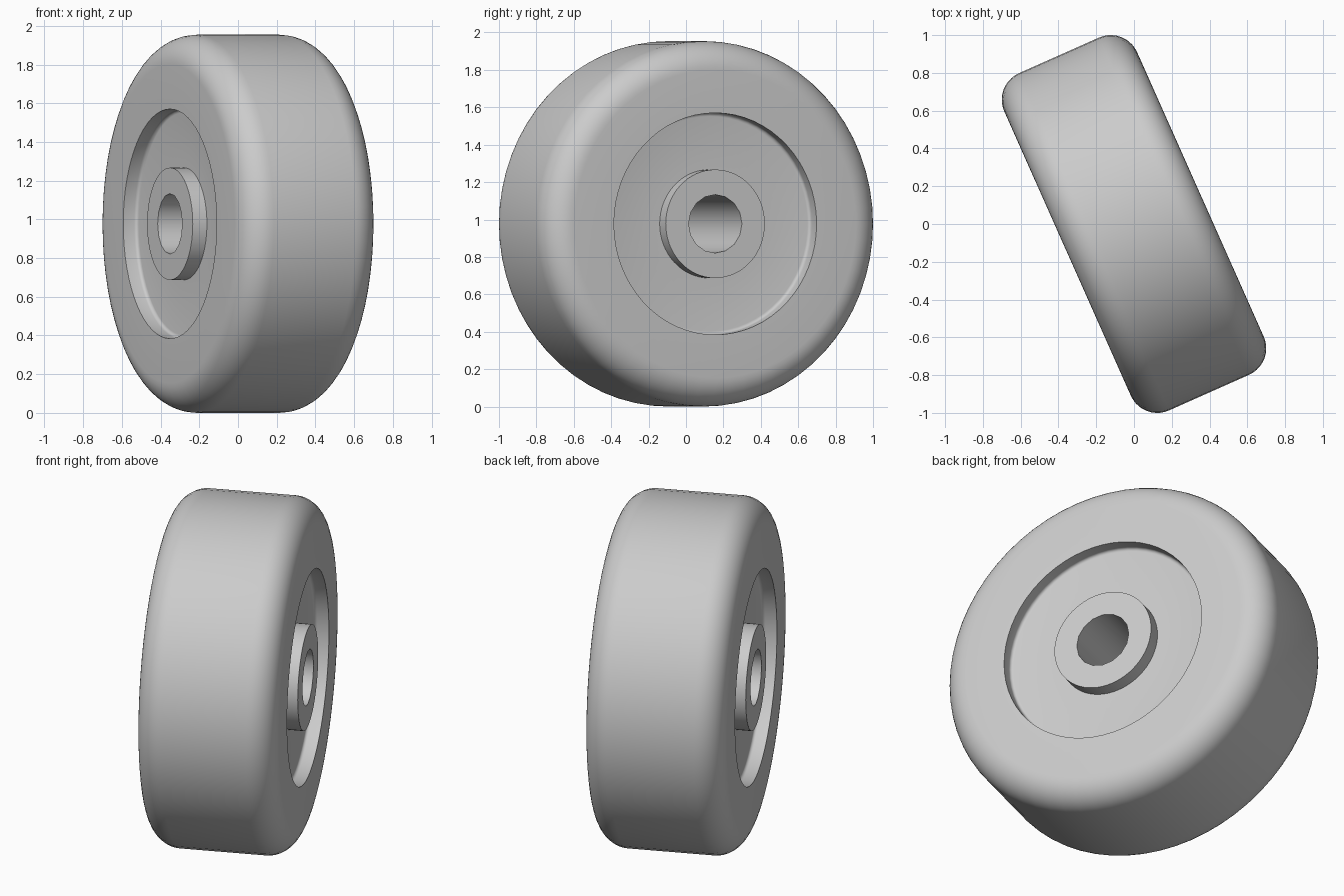
import bpy, bmesh
from math import sin, cos, pi, radians
from mathutils import Matrix

if "Cube" in bpy.data.objects:
    bpy.data.objects.remove(bpy.data.objects["Cube"])

RADIUS, HALF_WIDTH, ROUND = 0.977, 0.385, 0.153
RECESS_R, RECESS_DEPTH, FILLET = 0.593, 0.08, 0.018
HUB_R, BORE_R, SEGMENTS = 0.29, 0.156, 64
TURN = radians(24)

grey = bpy.data.materials.new("plain_grey")
grey.use_nodes = True
grey.diffuse_color = (0.6, 0.6, 0.6, 1)
grey.node_tree.nodes["Principled BSDF"].inputs["Base Color"].default_value = (0.6, 0.6, 0.6, 1)


def make_object(name, bm):
    """Turn a bmesh whose axle lies along local x into a placed object."""
    bmesh.ops.recalc_face_normals(bm, faces=bm.faces)
    mesh = bpy.data.meshes.new(name)
    bm.to_mesh(mesh)
    bm.free()
    mesh.materials.append(grey)
    obj = bpy.data.objects.new(name, mesh)
    bpy.context.collection.objects.link(obj)
    obj.location.z = RADIUS
    obj.rotation_euler.z = TURN
    return obj


def cylinder(name, radius, length, sides):
    bm = bmesh.new()
    bmesh.ops.create_cone(bm, cap_ends=True, segments=sides, radius1=radius, radius2=radius,
                          depth=length, matrix=Matrix.Rotation(pi / 2, 4, "Y"))
    return make_object(name, bm)


def smooth(obj):
    bpy.ops.object.select_all(action="DESELECT")
    obj.select_set(True)
    bpy.context.view_layer.objects.active = obj
    bpy.ops.object.shade_smooth_by_angle(angle=radians(35))


def arc(x, r, size, start, end, steps):
    """Profile points (along axle, from axle) on a circular arc."""
    angles = [start + (end - start) * i / steps for i in range(steps + 1)]
    return [(x + size * cos(a), r + size * sin(a)) for a in angles]


# Tyre: one half profile from the hub outwards, mirrored and spun round the axle
floor = HALF_WIDTH - RECESS_DEPTH
half = [(floor, HUB_R - 0.01)]
half += arc(floor + FILLET, RECESS_R - FILLET, FILLET, pi, pi / 2, 4)
half += [(HALF_WIDTH, RECESS_R)]
half += arc(HALF_WIDTH - ROUND, RADIUS - ROUND, ROUND, 0, pi / 2, 10)
profile = half + [(-x, r) for x, r in reversed(half)]

bm = bmesh.new()
verts = [bm.verts.new((x, 0, r)) for x, r in profile]
edges = [bm.edges.new(pair) for pair in zip(verts, verts[1:])]
bmesh.ops.spin(bm, geom=verts + edges, cent=(0, 0, 0), axis=(1, 0, 0),
               angle=2 * pi, steps=SEGMENTS, use_merge=True)
bmesh.ops.remove_doubles(bm, verts=bm.verts, dist=0.0001)
tyre = make_object("wheel_body", bm)
smooth(tyre)

# Hub: a boss level with the wheel sides, bored through
hub = cylinder("hub", HUB_R, 2 * HALF_WIDTH, SEGMENTS)
cutter = cylinder("bore_cutter", BORE_R, 4 * HALF_WIDTH, 16)
cutter.hide_render = True
cut = hub.modifiers.new("bore", "BOOLEAN")
cut.operation = "DIFFERENCE"
cut.solver = "EXACT"
cut.object = cutter
bpy.context.view_layer.update()
bpy.context.view_layer.objects.active = hub
bpy.ops.object.modifier_apply(modifier=cut.name)
bpy.data.objects.remove(cutter)
smooth(hub)
